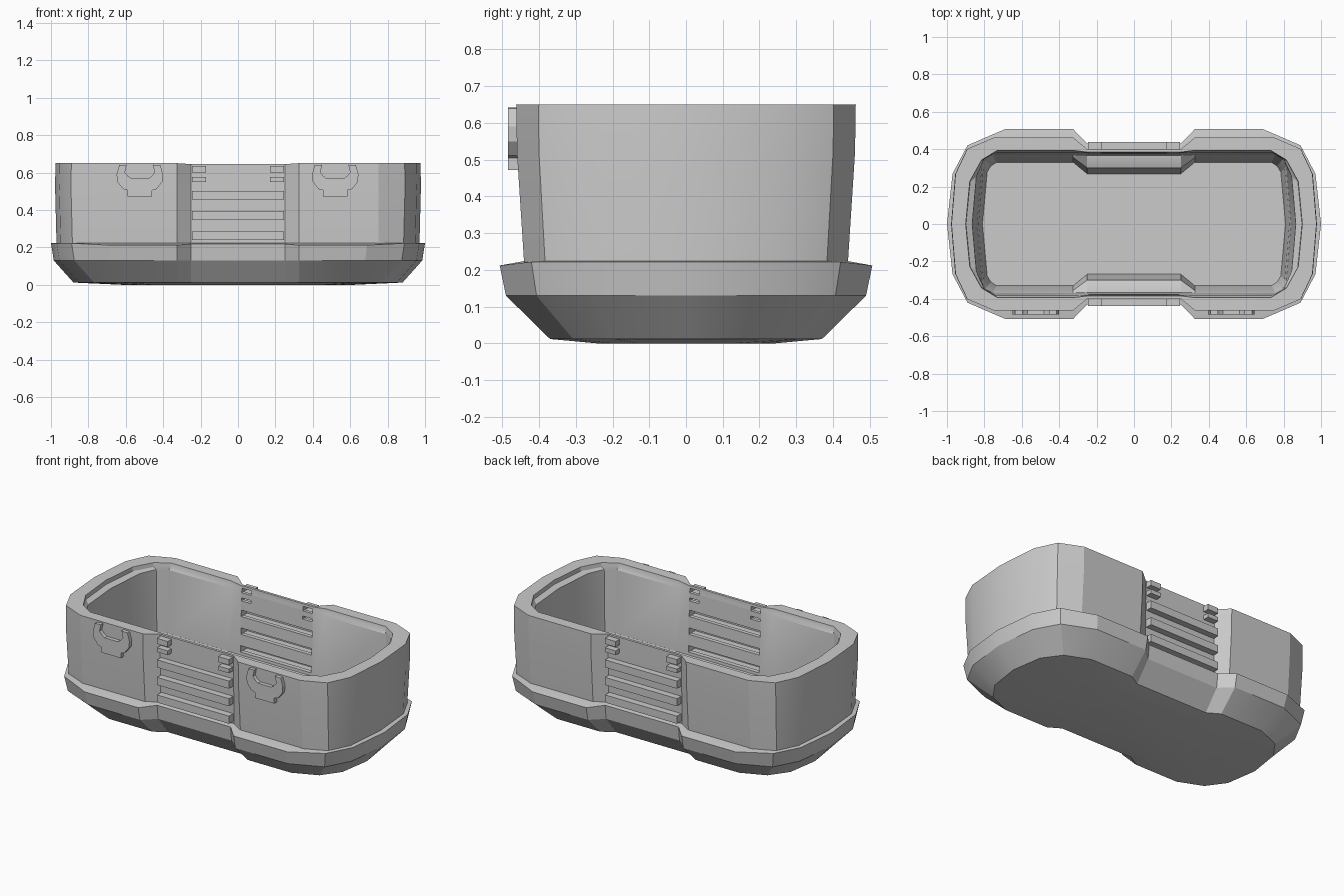
import bpy, bmesh
from math import radians

if "Cube" in bpy.data.objects:
    bpy.data.objects.remove(bpy.data.objects["Cube"])

# Corner shapes: (inset from X, fraction of Y) for the two end points
BASE = ((.03, .53), (.11, .83))
WALL = ((.022, .58), (.085, .87))
STEP = ((.022, .66), (.065, .91))
INNER = ((.025, .84), (.045, .94))


def finish(name, bm, smooth=True):
    bmesh.ops.recalc_face_normals(bm, faces=bm.faces)
    me = bpy.data.meshes.new(name)
    bm.to_mesh(me)
    bm.free()
    ob = bpy.data.objects.new(name, me)
    bpy.context.collection.objects.link(ob)
    if smooth:
        bpy.ops.object.select_all(action='DESELECT')
        ob.select_set(True)
        bpy.context.view_layer.objects.active = ob
        bpy.ops.object.shade_smooth_by_angle(angle=radians(22))
    return ob


def ring(shape, X, Y, waist, corner, z_end, z_side, z_mid):
    """Waisted rounded rectangle, mirrored from one quarter."""
    (ax, ay), (bx, by) = shape
    q = [(X, 0, z_end), (X - ax, ay * Y, z_end), (X - bx, by * Y, z_end),
         (corner, Y, z_side), (.325, Y, z_side), (.25, waist, z_mid)]
    return (q + [(-x, y, z) for x, y, z in reversed(q)]
            + [(-x, -y, z) for x, y, z in q[1:]]
            + [(x, -y, z) for x, y, z in reversed(q[1:])])


def loft(name, rings, closed):
    bm = bmesh.new()
    loops = [[bm.verts.new(p) for p in ring(*r)] for r in rings]
    n = len(loops[0])
    pairs = list(zip(loops, loops[1:]))
    if closed:
        pairs.append((loops[-1], loops[0]))
    else:
        bm.faces.new(loops[0])
        bm.faces.new(loops[-1])
    for a, b in pairs:
        for i in range(n):
            j = (i + 1) % n
            bm.faces.new((a[i], a[j], b[j], b[i]))
    return finish(name, bm)


def add_box(bm, x0, x1, y0, y1, z0, z1):
    vs = bmesh.ops.create_cube(bm, size=1)['verts']
    for v in vs:
        v.co = ((x0 + x1) / 2 + v.co.x * (x1 - x0),
                (y0 + y1) / 2 + v.co.y * (y1 - y0),
                (z0 + z1) / 2 + v.co.z * (z1 - z0))
    return vs


# Base tray: underside, flared lip, then inner slope to the floor
loft("base_tray", [
    (BASE, .62, .24, .235, .45, 0, 0, 0),
    (BASE, .88, .37, .325, .62, .012, .012, .012),
    (BASE, .985, .49, .42, .68, .13, .13, .13),
    (BASE, 1.0, .507, .43, .69, .222, .212, .218),
    (WALL, .96, .435, .39, .73, .225, .225, .225),
    (INNER, .84, .368, .366, .75, .225, .225, .225),
    (INNER, .83, .355, .30, .75, .19, .19, .20),
    (INNER, .81, .33, .268, .735, .03, .03, .03),
], closed=False)

# Upper wall: outer skin, rim, small inner step, inner skin
wall = loft("upper_wall", [
    (WALL, .97, .44, .395, .75, .21, .21, .21),
    (WALL, .978, .46, .40, .75, .52, .52, .52),
    (WALL, .976, .462, .40, .75, .65, .65, .645),
    (WALL, .90, .394, .384, .73, .65, .65, .645),
    (WALL, .898, .390, .383, .73, .625, .625, .625),
    (STEP, .865, .382, .380, .74, .61, .61, .61),
    (INNER, .84, .368, .367, .75, .21, .21, .21),
], closed=True)

# Grip slats on both long sides: three full bars and two rows of short tabs
slats = [(-.245, .245, z, z + .047) for z in (.455, .347, .239)]
for s in (-1, 1):
    for z, h in ((.60, .034), (.55, .026)):
        a, b = sorted((s * .172, s * .245))
        slats.append((a, b, z, z + h))

bars, cut = bmesh.new(), bmesh.new()
for side in (-1, 1):
    for x0, x1, z0, z1 in slats:
        # hollow slat, open towards the inside
        y0, y1 = sorted((side * .392, side * .438))
        vs = add_box(bars, x0, x1, y0, y1, z0, z1)
        inner = min(abs(v.co.y) for v in vs)
        back = [f for f in {f for v in vs for f in v.link_faces}
                if all(abs(abs(v.co.y) - inner) < 1e-4 for v in f.verts)]
        bmesh.ops.delete(bars, geom=back, context='FACES_ONLY')
        y0, y1 = sorted((side * .30, side * .425))
        e = .004
        add_box(cut, x0 + e, x1 - e, y0, y1, z0 + e, z1 - e)
finish("grip_slats", bars, smooth=False)

# Openings behind the slats
cutter = finish("slat_cutter", cut, smooth=False)
cutter.hide_render = True
mod = wall.modifiers.new("openings", 'BOOLEAN')
mod.operation = 'DIFFERENCE'
mod.solver = 'EXACT'
mod.object = cutter
bpy.ops.object.select_all(action='DESELECT')
wall.select_set(True)
bpy.context.view_layer.objects.active = wall
bpy.ops.object.modifier_move_to_index(modifier=mod.name, index=0)
bpy.ops.object.modifier_apply(modifier=mod.name)
bpy.data.objects.remove(cutter)

# Forked latch plates on the front
half = [(.065, .472), (.065, .505), (.09, .512), (.12, .55), (.124, .59),
        (.11, .64), (.07, .642), (.08, .60), (.062, .58), (.045, .568)]
for name, cx in (("left_latch", -.525), ("right_latch", .52)):
    bm = bmesh.new()
    outline = half + [(-x, z) for x, z in reversed(half)]
    face = bm.faces.new([bm.verts.new((cx + x, -.484, z)) for x, z in outline])
    ext = bmesh.ops.extrude_face_region(bm, geom=[face])
    for v in ext['geom']:
        if isinstance(v, bmesh.types.BMVert):
            v.co.y = -.445
    finish(name, bm, smooth=False)
